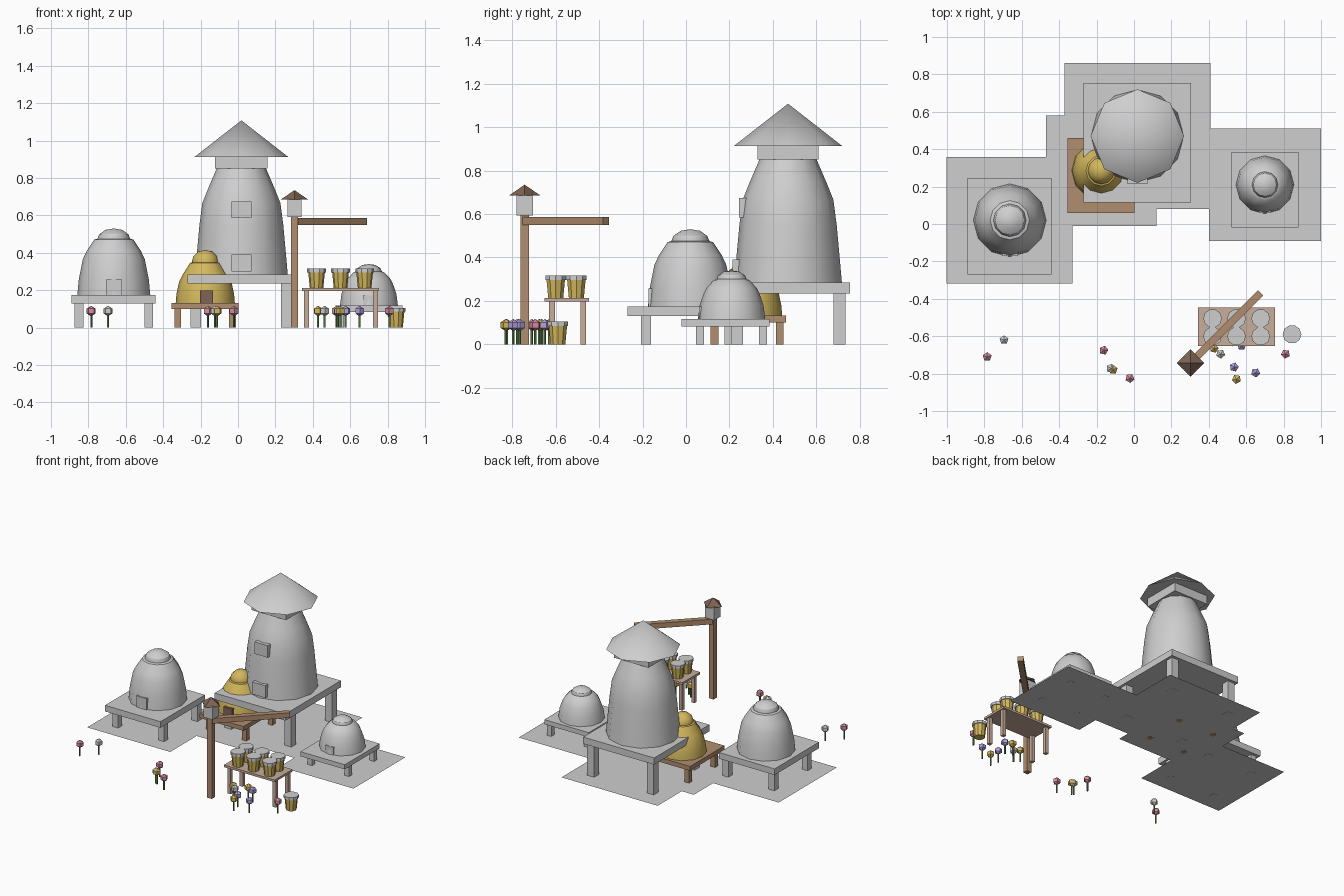
import bpy, bmesh, math
from mathutils import Matrix

cube = bpy.data.objects.get("Cube")
if cube:
    bpy.data.objects.remove(cube, do_unlink=True)


def material(name, *rgb):
    m = bpy.data.materials.new(name)
    m.use_nodes = True
    m.diffuse_color = (*rgb, 1)
    m.node_tree.nodes["Principled BSDF"].inputs["Base Color"].default_value = (*rgb, 1)
    return m


grey = material("pale_grey", .62, .62, .62)
yellow = material("straw_yellow", .66, .48, .11)
wood = material("wood", .44, .27, .16)
dark = material("dark_wood", .21, .13, .09)
pale_wood = material("pale_wood", .58, .42, .33)
pink = material("petal_pink", .66, .27, .36)
purple = material("petal_purple", .45, .36, .72)
green = material("stem_green", .12, .26, .08)


def finish(name, bm, mat, smooth=False):
    bmesh.ops.recalc_face_normals(bm, faces=bm.faces)
    mesh = bpy.data.meshes.new(name)
    bm.to_mesh(mesh)
    bm.free()
    mesh.materials.append(mat)
    ob = bpy.data.objects.new(name, mesh)
    bpy.context.collection.objects.link(ob)
    if smooth:
        bpy.ops.object.select_all(action='DESELECT')
        ob.select_set(True)
        bpy.context.view_layer.objects.active = ob
        bpy.ops.object.shade_smooth_by_angle(angle=math.radians(32))
    return ob


def box(name, x, y, z, mat):
    """Box spanning the given (low, high) ranges."""
    bm = bmesh.new()
    bmesh.ops.create_cube(bm, size=1)
    for v in bm.verts:
        v.co = [lo + (c + .5) * (hi - lo) for c, (lo, hi) in zip(v.co, (x, y, z))]
    return finish(name, bm, mat)


def around(c, half):
    return (c - half, c + half)


def lathe(name, centre, profile, sides, mat, smooth=True, turn=0):
    """Revolve (radius, height) points around a vertical axis."""
    bm = bmesh.new()
    rings = []
    for r, z in profile:
        if r == 0:
            rings.append([bm.verts.new((centre[0], centre[1], z))])
            continue
        angles = [turn + math.tau * i / sides for i in range(sides)]
        rings.append([bm.verts.new((centre[0] + r * math.cos(a),
                                    centre[1] + r * math.sin(a), z)) for a in angles])
    for low, high in zip(rings, rings[1:]):
        for i in range(sides):
            j = (i + 1) % sides
            quad = [low[i % len(low)], low[j % len(low)], high[j % len(high)], high[i % len(high)]]
            bm.faces.new(list(dict.fromkeys(quad)))
    for ring in (rings[0], rings[-1]):
        if len(ring) > 2:
            bm.faces.new(ring)
    return finish(name, bm, mat, smooth)


def stand(name, x, y, z, leg_x, leg_y, leg, mat):
    """Slab top carried on four square legs."""
    box(name + "_top", x, y, z, mat)
    for i, lx in enumerate(leg_x):
        for j, ly in enumerate(leg_y):
            box(f"{name}_leg_{i}{j}", around(lx, leg), around(ly, leg), (0, z[0]), mat)


def ground(name, x, y, half):
    bm = bmesh.new()
    bmesh.ops.create_grid(bm, x_segments=1, y_segments=1, size=half,
                          matrix=Matrix.Translation((x, y, .001)))
    finish(name, bm, grey)


def hive(name, c, body, cap, mat):
    """Domed hive body with a rounded cap; cap = (radius, base, top)."""
    lathe(name + "_body", c, body, 12, mat)
    r, base, top = cap
    h = top - base
    lathe(name + "_cap", c, [(r * .97, base - .02), (r, base), (r * .88, base + h * .45),
                             (r * .5, base + h * .87), (0, top)], 12, mat)


# Ground squares
ground("left_ground", -.665, .02, .337)
ground("middle_ground", -.175, .285, .295)
ground("tower_ground", .018, .47, .39)
ground("right_ground", .70, .21, .30)

# Left hive
stand("left_stand", (-.89, -.44), (-.27, .245), (.13, .175), (-.85, -.477), (-.185, .2), .023, grey)
hive("left_hive", (-.664, .02),
     [(.195, .175), (.187, .26), (.166, .365), (.145, .41), (.105, .47), (.09, .475)],
     (.088, .475, .53), grey)
box("left_door", around(-.663, .042), (-.172, 0), (.175, .257), grey)

# Yellow hive
stand("yellow_stand", (-.355, .003), (.06, .46), (.1, .132), (-.322, -.03), (.131, .432), .018, wood)
hive("yellow_hive", (-.175, .285),
     [(.158, .132), (.154, .18), (.14, .245), (.12, .285), (.082, .345), (.07, .35)],
     (.072, .355, .415), yellow)
box("yellow_door", around(-.169, .034), (.122, .25), (.132, .198), dark)

# Right hive
stand("right_stand", (.52, .88), (-.02, .385), (.083, .117), (.55, .85), (.065, .355), .018, grey)
hive("right_hive", (.70, .21),
     [(.155, .117), (.147, .18), (.128, .235), (.115, .26), (.083, .295), (.07, .3)],
     (.07, .3, .34), grey)
box("right_door", around(.70, .032), (.06, .2), (.117, .173), grey)

# Tall hive with neck and wide roof
tower = (.018, .47)
stand("tower_stand", (-.27, .305), (.115, .755), (.235, .284), (-.225, .259), (.235, .707), .028, grey)
lathe("tower_body", tower,
      [(.248, .284), (.236, .42), (.224, .55), (.209, .665), (.175, .75), (.13, .855)], 12, grey)
box("tower_neck", around(.018, .14), around(.47, .14), (.85, .915), grey)
lathe("tower_roof", tower, [(.25, .913), (0, 1.108)], 8, grey)
box("tower_lower_door", around(.018, .053), (.215, .4), (.3, .39), grey)
box("tower_upper_door", around(.018, .053), (.243, .4), (.585, .673), grey)

# Post with lantern and slanting arm
post = (.302, -.743)
box("post", around(post[0], .019), around(post[1], .019), (0, .6), wood)
box("lantern", around(post[0], .037), around(post[1], .038), (.592, .69), grey)
lathe("lantern_roof", post, [(.073, .685), (0, .735)], 4, dark, smooth=False)
arm = box("arm", (0, .53), around(0, .02), (.549, .586), wood)
arm.location = (*post, 0)
arm.rotation_euler.z = math.radians(45)


# Buckets with lids
def bucket(name, x, y, z):
    lathe(name, (x, y), [(.036, z), (.045, z + .09)], 10, yellow)
    lathe(name + "_lid", (x, y), [(.05, z + .085), (.05, z + .106)], 10, grey)


stand("table", (.342, .755), (-.652, -.447), (.197, .213), (.367, .735), (-.617, -.474), .013, pale_wood)
for i, x in enumerate((.42, .548, .677)):
    for j, y in enumerate((-.6, -.505)):
        bucket(f"bucket_{i}{j}", x, y, .21)
bucket("ground_bucket", .845, -.59, 0)

# Flowers grouped by petal colour
flowers = {
    pink: [(-.785, -.71), (-.162, -.675), (-.022, -.825), (.81, -.695)],
    grey: [(-.695, -.62), (-.124, -.772), (.463, -.695)],
    yellow: [(-.112, -.778), (.428, -.665), (.525, -.63), (.548, -.83)],
    purple: [(.575, -.65), (.535, -.765), (.65, -.795)],
}
for petal, spots in flowers.items():
    for i, spot in enumerate(spots):
        lathe(f"{petal.name}_stem_{i}", spot, [(.006, 0), (.006, .075)], 5, green)
        lathe(f"{petal.name}_bloom_{i}", spot,
              [(0, .06), (.025, .076), (.025, .101), (0, .117)], 5, petal, turn=math.pi / 2 + i)
